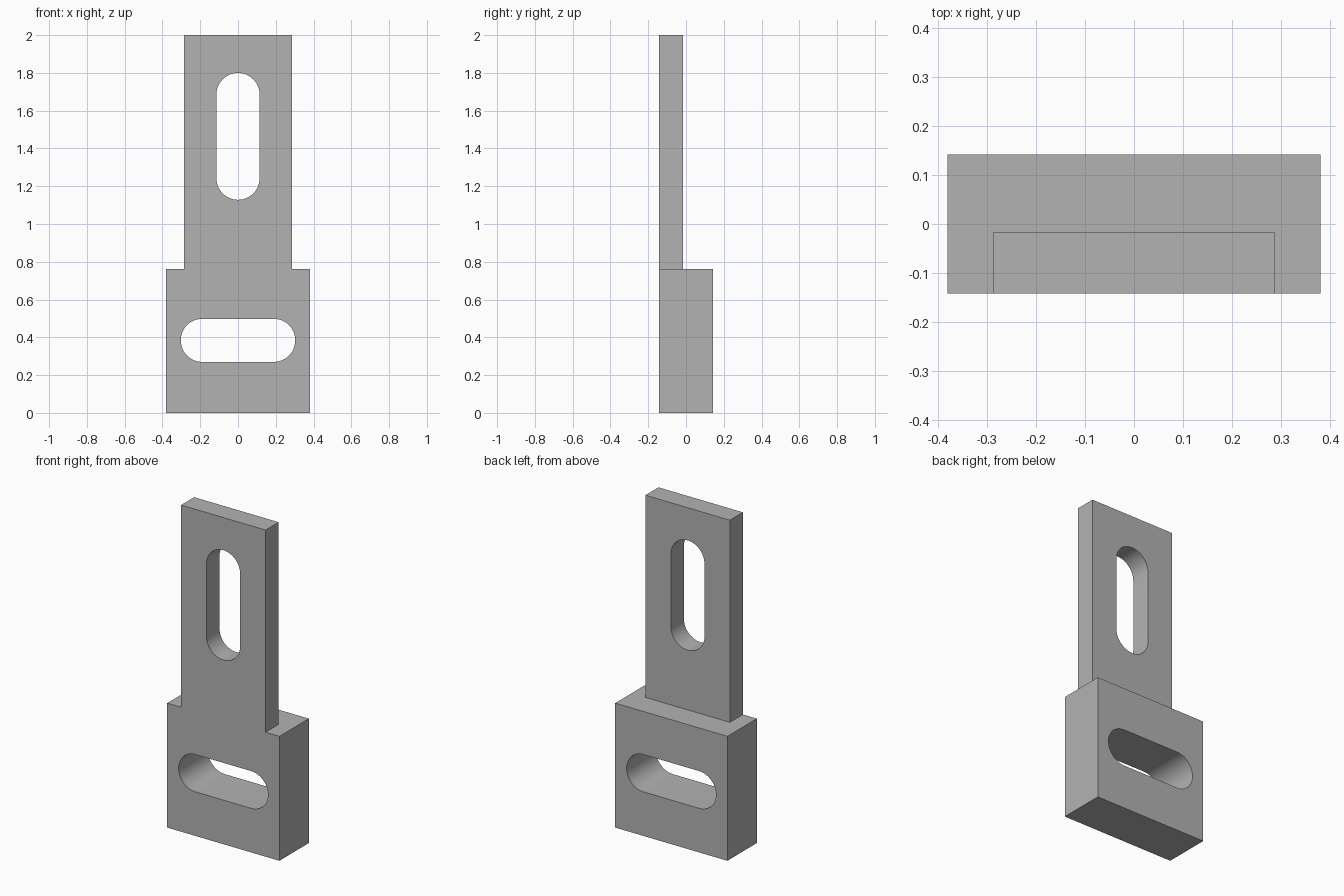
import bpy, bmesh
from math import pi, sin, cos, radians

cube = bpy.data.objects.get("Cube")
if cube:
    bpy.data.objects.remove(cube, do_unlink=True)

W, D, H = 0.38, 0.142, 0.762        # block half width, half depth, height
PLATE_W, PLATE_BACK, TOP = 0.286, -0.016, 2.0
SLOT_R, ARC_STEPS = 0.114, 24

grey = bpy.data.materials.new("grey metal")
grey.use_nodes = True
grey.diffuse_color = (0.45, 0.45, 0.45, 1)
grey.node_tree.nodes["Principled BSDF"].inputs["Base Color"].default_value = (0.45, 0.45, 0.45, 1)


def prism(name, outline, y0, y1):
    """Extrude an x-z outline from y0 to y1."""
    bm = bmesh.new()
    face = bm.faces.new([bm.verts.new((x, y0, z)) for x, z in outline])
    new = bmesh.ops.extrude_face_region(bm, geom=[face])["geom"]
    verts = [v for v in new if isinstance(v, bmesh.types.BMVert)]
    bmesh.ops.translate(bm, verts=verts, vec=(0, y1 - y0, 0))
    bmesh.ops.recalc_face_normals(bm, faces=bm.faces)
    mesh = bpy.data.meshes.new(name)
    bm.to_mesh(mesh)
    bm.free()
    mesh.materials.append(grey)
    obj = bpy.data.objects.new(name, mesh)
    bpy.context.collection.objects.link(obj)
    return obj


def rect(half_w, z0, z1):
    return [(-half_w, z0), (half_w, z0), (half_w, z1), (-half_w, z1)]


def slot(centre_z, half_run, upright):
    """Rounded slot outline; half_run is half the distance between arc centres."""
    points = []
    for side in (1, -1):
        for i in range(ARC_STEPS + 1):
            a = -pi / 2 + pi * i / ARC_STEPS
            u = side * (half_run + SLOT_R * cos(a))
            v = side * SLOT_R * sin(a)
            points.append((-v, centre_z + u) if upright else (u, centre_z + v))
    return points


def combine(target, tool, operation):
    mod = target.modifiers.new(operation.lower(), 'BOOLEAN')
    mod.operation, mod.solver, mod.object = operation, 'EXACT', tool
    bpy.context.view_layer.objects.active = target
    bpy.ops.object.modifier_apply(modifier=mod.name)
    bpy.data.objects.remove(tool, do_unlink=True)


# Thick block with the thin upright plate flush to its front
bracket = prism("slotted_bracket", rect(W, 0, H), -D, D)
combine(bracket, prism("plate", rect(PLATE_W, H - 0.1, TOP), -D, PLATE_BACK), 'UNION')

# Upright slot through the plate, level slot through the block
combine(bracket, prism("plate_slot", slot(1.464, 0.222, True), -0.5, 0.5), 'DIFFERENCE')
combine(bracket, prism("block_slot", slot(0.384, 0.189, False), -0.5, 0.5), 'DIFFERENCE')

# Smooth slot ends, sharp edges elsewhere
bpy.ops.object.select_all(action='DESELECT')
bracket.select_set(True)
bpy.context.view_layer.objects.active = bracket
bpy.ops.object.shade_smooth_by_angle(angle=radians(30))
